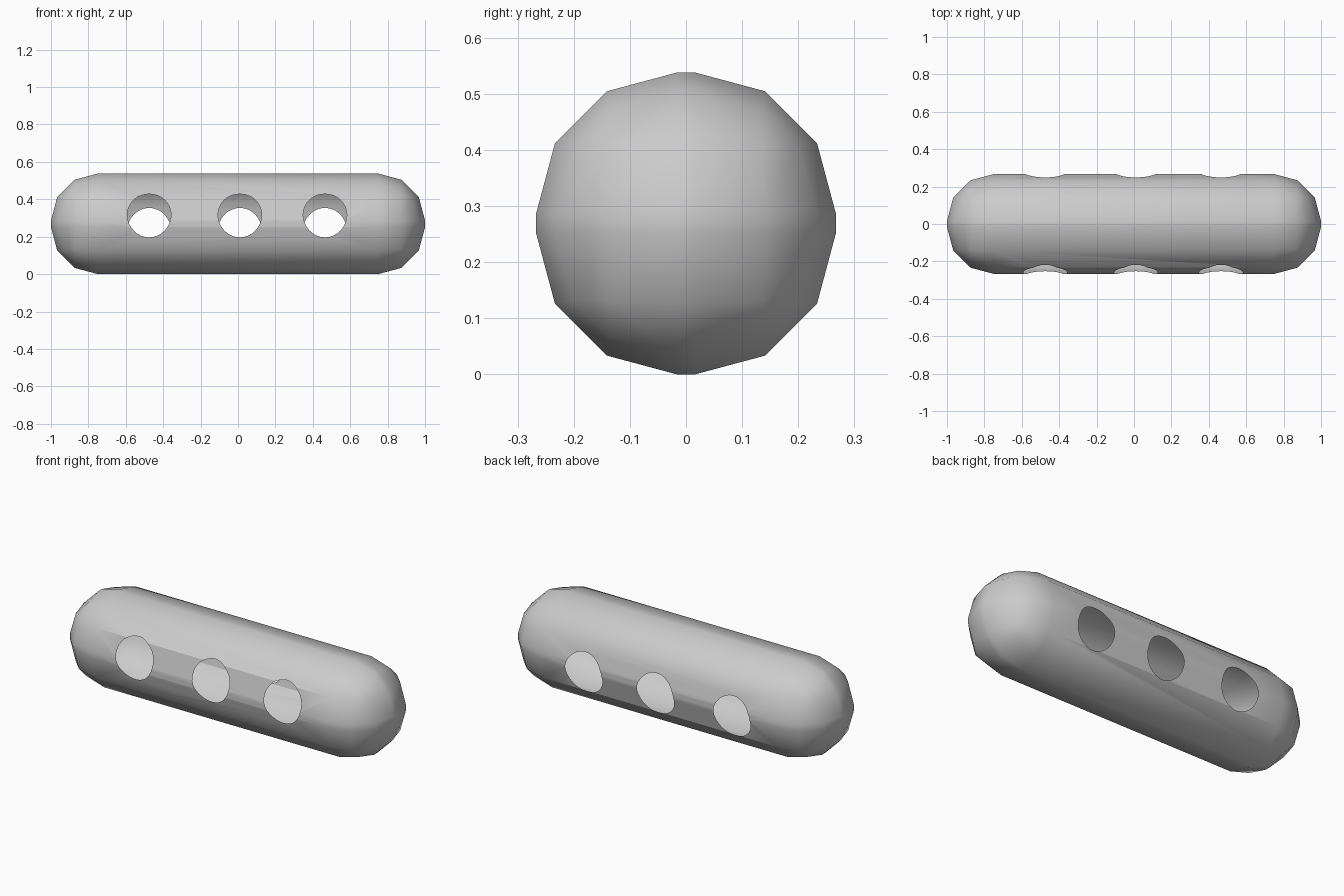
import bpy, bmesh, math
from mathutils import Matrix, Vector

if "Cube" in bpy.data.objects:
    bpy.data.objects.remove(bpy.data.objects["Cube"], do_unlink=True)

HEIGHT = 0.538
HOLE_X = (-0.475, 0.01, 0.465)
HOLE_RADIUS = 0.117
HOLE_Z = 0.275
HOLE_ANGLE = math.radians(81)   # bores slope down towards the back

grey = bpy.data.materials.new("plain_grey")
grey.use_nodes = True
colour = (0.6, 0.6, 0.6, 1)
grey.diffuse_color = colour
grey.node_tree.nodes["Principled BSDF"].inputs["Base Color"].default_value = colour


def add_object(name, bm):
    mesh = bpy.data.meshes.new(name)
    bm.to_mesh(mesh)
    bm.free()
    obj = bpy.data.objects.new(name, mesh)
    bpy.context.collection.objects.link(obj)
    return obj


# Rounded bar: a long box whose edges are almost fully rounded
bm = bmesh.new()
bmesh.ops.create_cube(bm, size=1)
bmesh.ops.scale(bm, vec=(2, 0.534, HEIGHT), verts=bm.verts)
bmesh.ops.translate(bm, vec=(0, 0, HEIGHT / 2), verts=bm.verts)
bmesh.ops.bevel(bm, geom=bm.edges[:], offset=0.251, segments=3,
                profile=0.5, affect='EDGES')
bar = add_object("hollow_bar", bm)
bar.data.materials.append(grey)

# Sloping cylinders for the three holes
bm = bmesh.new()
for x in HOLE_X:
    place = (Matrix.Translation(Vector((x, 0, HOLE_Z)))
             @ Matrix.Rotation(HOLE_ANGLE, 4, 'X'))
    bmesh.ops.create_cone(bm, cap_ends=True, segments=32, radius1=HOLE_RADIUS,
                          radius2=HOLE_RADIUS, depth=1, matrix=place)
cutter = add_object("hole_cutter", bm)
cutter.hide_render = True

cut = bar.modifiers.new("holes", 'BOOLEAN')
cut.operation = 'DIFFERENCE'
cut.solver = 'EXACT'
cut.object = cutter
bpy.context.view_layer.objects.active = bar
bpy.ops.object.modifier_apply(modifier=cut.name)
bpy.data.objects.remove(cutter, do_unlink=True)

# Remove the bore walls, which span front to back, to leave an open thin shell
bm = bmesh.new()
bm.from_mesh(bar.data)
walls = []
for face in bm.faces:
    ys = [v.co.y for v in face.verts]
    if max(ys) - min(ys) > 0.35:
        walls.append(face)
bmesh.ops.delete(bm, geom=walls, context='FACES')
for face in bm.faces:
    face.material_index = 0
bm.to_mesh(bar.data)
bm.free()

bpy.ops.object.select_all(action='DESELECT')
bar.select_set(True)
bpy.ops.object.shade_smooth_by_angle(angle=math.radians(30))
